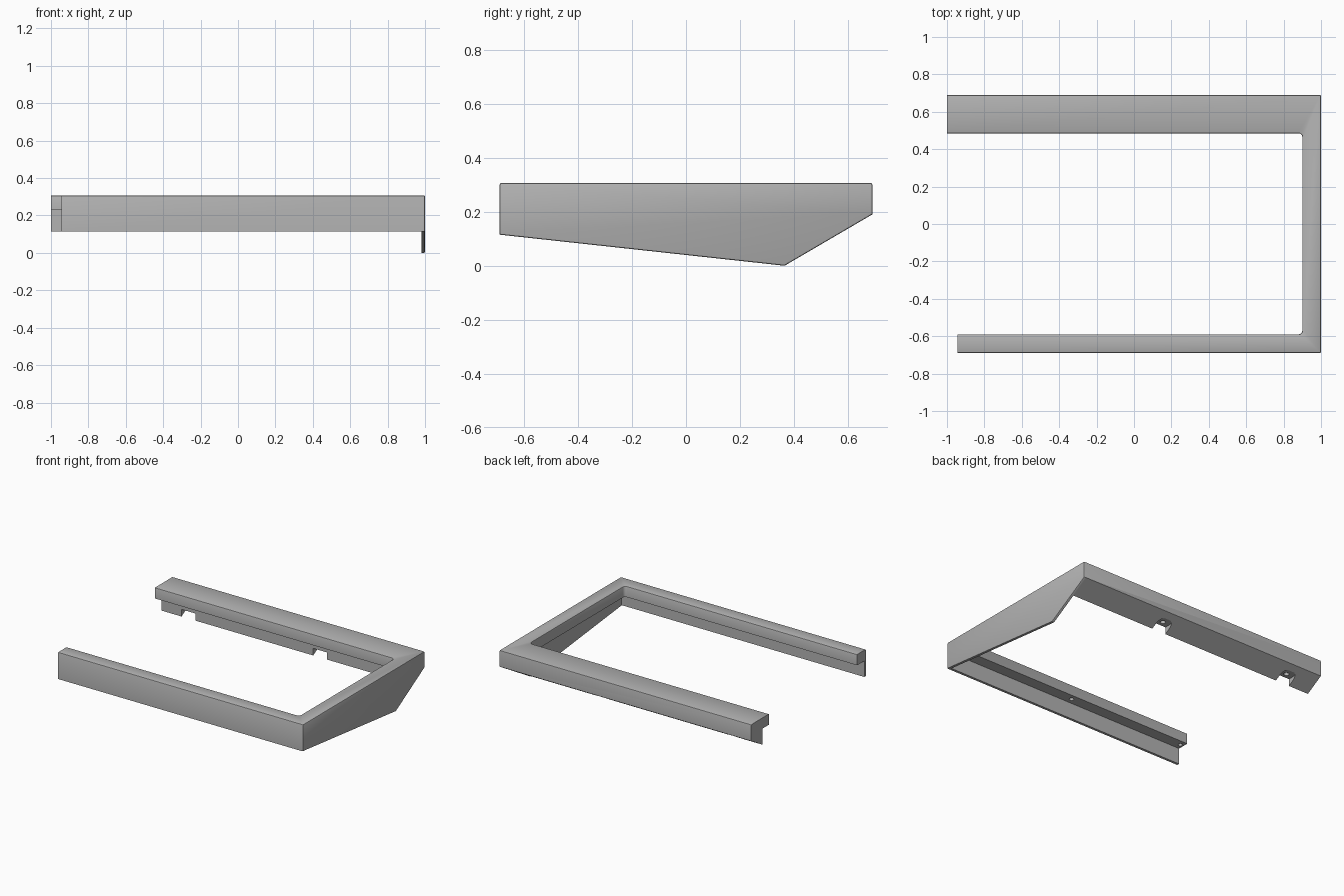
import bpy, bmesh, math
from mathutils import Vector

if "Cube" in bpy.data.objects:
    bpy.data.objects.remove(bpy.data.objects["Cube"], do_unlink=True)

TOP, LEDGE, SKIRT = 0.307, 0.23, 0.115      # main heights
FRONT, BACK, WALL = -0.69, 0.69, 0.018

grey = bpy.data.materials.new("light_grey")
grey.use_nodes = True
colour = (0.45, 0.45, 0.45, 1)
grey.diffuse_color = colour
grey.node_tree.nodes["Principled BSDF"].inputs["Base Color"].default_value = colour


def prism(name, points, direction, round_x=None):
    """Extrude a closed outline along a direction."""
    bm = bmesh.new()
    face = bm.faces.new([bm.verts.new(p) for p in points])
    out = bmesh.ops.extrude_face_region(bm, geom=[face])
    bmesh.ops.translate(bm, vec=direction,
                        verts=[g for g in out["geom"] if isinstance(g, bmesh.types.BMVert)])
    if round_x is not None:                 # round the upright inner corners
        edges = [e for e in bm.edges
                 if all(abs(v.co.x - round_x) < 1e-4 for v in e.verts)
                 and abs(e.verts[0].co.z - e.verts[1].co.z) > 0.01]
        bmesh.ops.bevel(bm, geom=edges, offset=0.02, segments=4, profile=0.5, affect='EDGES')
    bmesh.ops.recalc_face_normals(bm, faces=bm.faces)
    mesh = bpy.data.meshes.new(name)
    bm.to_mesh(mesh)
    bm.free()
    obj = bpy.data.objects.new(name, mesh)
    bpy.context.collection.objects.link(obj)
    mesh.materials.append(grey)
    return obj


def along_x(name, profile, x0, x1):
    return prism(name, [(x0, y, z) for y, z in profile], Vector((x1 - x0, 0, 0)))


def cylinder(name, x, y, z0, z1, radius):
    ring = [(x + radius * math.cos(a * math.tau / 24),
             y + radius * math.sin(a * math.tau / 24), z0) for a in range(24)]
    return prism(name, ring, Vector((0, 0, z1 - z0)))


def combine(target, other, operation):
    """Apply a boolean and discard the helper."""
    other.hide_render = True
    mod = target.modifiers.new(operation, 'BOOLEAN')
    mod.operation, mod.object, mod.solver = operation, other, 'EXACT'
    bpy.context.view_layer.objects.active = target
    bpy.ops.object.modifier_apply(modifier=mod.name)
    bpy.data.objects.remove(other, do_unlink=True)


# Three-sided top rim, open at one end
outline = [(-0.945, FRONT), (1, FRONT), (1, BACK), (-1, BACK),
           (-1, 0.485), (0.9, 0.485), (0.9, -0.59), (-0.945, -0.59)]
frame = prism("frame", [(x, y, LEDGE) for x, y in outline],
              Vector((0, 0, TOP - LEDGE)), round_x=0.9)

# Side plate, back rail with sloped underside, front skirt
low_y, back_z, rail_y = 0.365, 0.19, 0.56
rail_z = back_z * (rail_y - low_y) / (BACK - low_y)
mid = 0.27
side = along_x("side_plate", [(FRONT, mid), (BACK, mid), (BACK, back_z),
                              (low_y, 0), (FRONT, SKIRT)], 1 - WALL, 1)
rail = along_x("back_rail", [(rail_y, mid), (BACK, mid), (BACK, back_z),
                             (rail_y, rail_z)], -1, 1)
skirt = along_x("front_skirt", [(FRONT, mid), (FRONT + WALL, mid),
                                (FRONT + WALL, SKIRT), (FRONT, SKIRT)], -0.945, 1)
for part in (side, rail, skirt):
    combine(frame, part, 'UNION')

# Soften the top edges and the outer edges of the side plate
bm = bmesh.new()
bm.from_mesh(frame.data)
bmesh.ops.remove_doubles(bm, verts=bm.verts, dist=1e-4)
bmesh.ops.dissolve_limit(bm, angle_limit=math.radians(1), verts=bm.verts, edges=bm.edges)
edges = []
for e in bm.edges:
    if len(e.link_faces) != 2 or not e.is_convex or e.calc_face_angle() < math.radians(25):
        continue
    on_top = all(v.co.z > TOP - 0.002 for v in e.verts)
    on_side = all(v.co.x > 0.998 for v in e.verts)
    at_end = all(v.co.x < -0.9 for v in e.verts)
    if (on_top or on_side) and not at_end:
        edges.append(e)
bmesh.ops.bevel(bm, geom=edges, offset=0.007, segments=2, profile=0.5,
                affect='EDGES', clamp_overlap=False)
bm.to_mesh(frame.data)
bm.free()

# Rounded notches with screw holes under the back rail
for x in (-0.785, 0.26):
    half, ceiling = 0.055, 0.165
    arc = [(x + half * math.cos(a * math.pi / 12), 0.6 + half * math.sin(a * math.pi / 12), 0.05)
           for a in range(13)]
    notch = prism("notch_cutter", [(x + half, 0.5, 0.05)] + arc + [(x - half, 0.5, 0.05)],
                  Vector((0, 0, ceiling - 0.05)))
    combine(frame, notch, 'DIFFERENCE')
    combine(frame, cylinder("hole_cutter", x, 0.6, 0.1, 0.25, 0.018), 'DIFFERENCE')

# Screw holes under the front rail
for x in (-0.92, 0):
    combine(frame, cylinder("hole_cutter", x, -0.63, 0.2, 0.28, 0.015), 'DIFFERENCE')

bpy.ops.object.select_all(action='DESELECT')
frame.select_set(True)
bpy.context.view_layer.objects.active = frame
bpy.ops.object.shade_smooth_by_angle(angle=math.radians(30))
